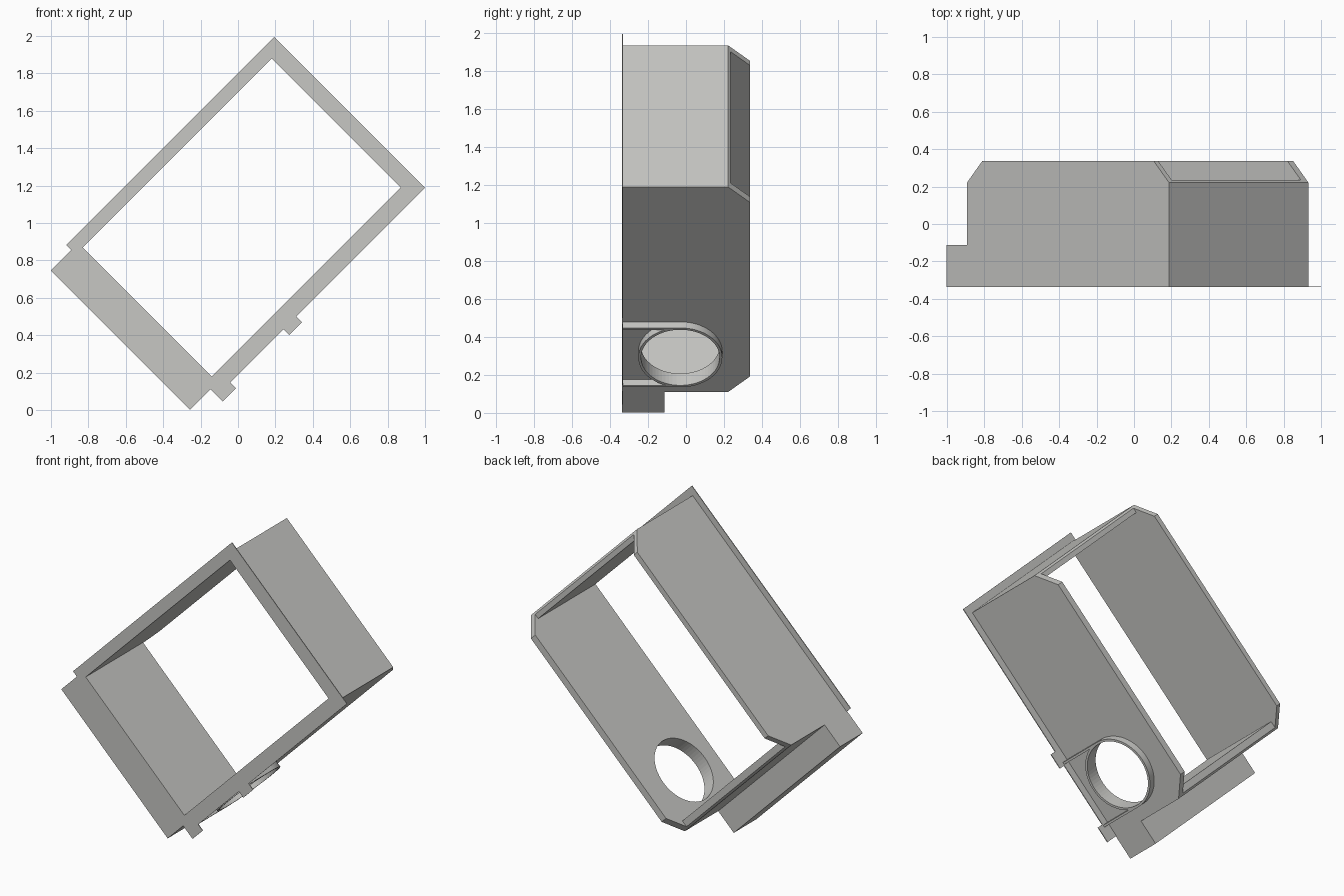
import bpy, bmesh, math
from mathutils import Matrix, Vector

if "Cube" in bpy.data.objects:
    bpy.data.objects.remove(bpy.data.objects["Cube"])

# Parts are laid out upright (x along the length, z across the width), then tilted 45 degrees
TILT = Matrix.Rotation(-math.pi / 4, 4, 'Y')
FRONT, BACK = -0.337, 0.337
U0, U1 = -0.026, 1.5          # body length
V0, V1 = 0.182, 1.236         # body width
HU, HV, HY, R_IN, R_OUT = 0.275, V0, -0.03, 0.207, 0.221   # round port

grey = bpy.data.materials.new("warm_grey")
grey.diffuse_color = (0.57, 0.57, 0.55, 1)
grey.use_nodes = True
grey.node_tree.nodes["Principled BSDF"].inputs["Base Color"].default_value = grey.diffuse_color


def prism(name, points, offset):
    """Extrude a closed planar outline by an offset."""
    bm = bmesh.new()
    face = bm.faces.new([bm.verts.new(p) for p in points])
    new = bmesh.ops.extrude_face_region(bm, geom=[face])
    verts = [g for g in new["geom"] if isinstance(g, bmesh.types.BMVert)]
    bmesh.ops.translate(bm, vec=Vector(offset), verts=verts)
    bmesh.ops.recalc_face_normals(bm, faces=bm.faces)
    bm.transform(TILT)
    mesh = bpy.data.meshes.new(name)
    bm.to_mesh(mesh)
    bm.free()
    mesh.materials.append(grey)
    ob = bpy.data.objects.new(name, mesh)
    bpy.context.collection.objects.link(ob)
    return ob


def box(name, u, y, v):
    pts = [(u[0], y[0], v[0]), (u[1], y[0], v[0]), (u[1], y[0], v[1]), (u[0], y[0], v[1])]
    return prism(name, pts, (0, y[1] - y[0], 0))


def disc(name, r, v):
    pts = [(HU + r * math.cos(a), HY + r * math.sin(a), v[0])
           for a in (math.tau * i / 64 for i in range(64))]
    return prism(name, pts, (0, 0, v[1] - v[0]))


def cut(ob, cutter):
    m = ob.modifiers.new("cut", 'BOOLEAN')
    m.operation, m.solver, m.object = 'DIFFERENCE', 'EXACT', cutter
    cutter.hide_render = True
    cutter.hide_set(True)


opening = box("opening_cutter", (0.028, 1.457), (-1, 1), (0.225, 1.202))
end_gap = box("end_gap_cutter", (-0.5, 2), (0.235, 1), (0.225, 1.202))
port = disc("port_cutter", R_IN, (0.0, 0.5))

# Rectangular sleeve with chamfered rear corners and lowered end walls
c = 0.115
side = [(U0, FRONT), (U1, FRONT), (U1, BACK - c), (U1 - c, BACK), (U0 + c, BACK), (U0, BACK - c)]
body = prism("sleeve_body", [(u, y, V0) for u, y in side], (0, 0, V1 - V0))
for cutter in (opening, end_gap, port):
    cut(body, cutter)

# Thin front flange with two small tabs
outline = [(U0, 0.09), (0.074, 0.09), (0.074, 0.134), (0.477, 0.134), (0.477, 0.09),
           (0.573, 0.09), (0.573, 0.134), (1.547, 0.134), (1.547, 1.274), (U0, 1.274)]
flange = prism("front_flange", [(u, FRONT - 0.001, v) for u, v in outline], (0, 0.005, 0))
cut(flange, opening)

# Solid bar along the lower end
box("end_bar", (-0.18, U0), (FRONT - 0.001, -0.112), (V0, V1))

# Raised collar round the port and two rails running to the flange
collar = disc("port_collar", R_OUT, (0.137, V0 + 0.002))
cut(collar, port)
for name, s in (("lower_rail", -1), ("upper_rail", 1)):
    box(name, sorted((HU + s * R_IN, HU + s * R_OUT)), (FRONT, HY), (0.137, V0 + 0.002))

# Smooth only the round surfaces
for ob in (body, collar, port):
    bpy.context.view_layer.objects.active = ob
    for o in bpy.context.selected_objects:
        o.select_set(False)
    if ob is not port:
        ob.select_set(True)
        bpy.ops.object.shade_smooth_by_angle(angle=math.radians(25))
